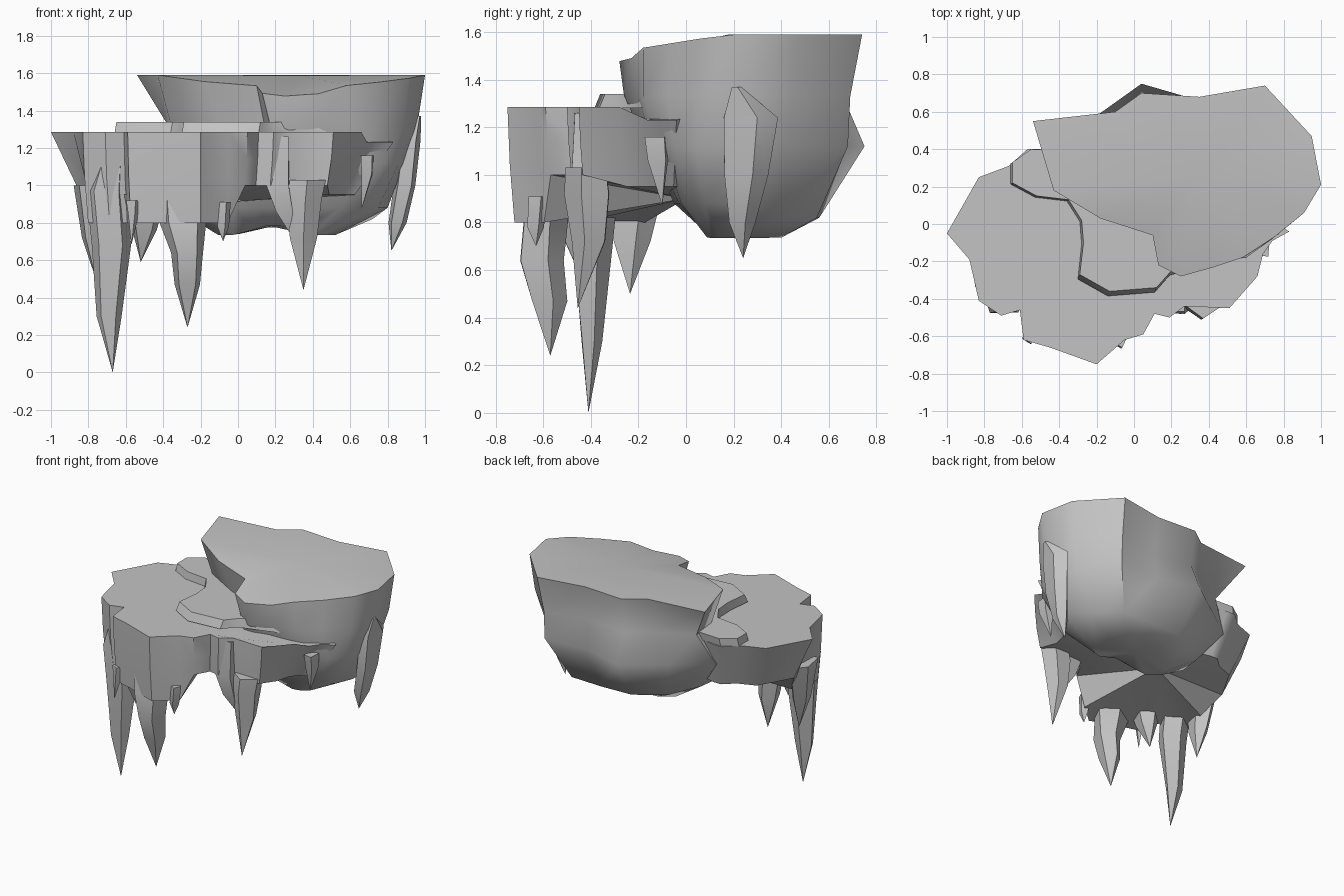
import bpy, bmesh, math, random
from math import radians

random.seed(4)
stone = bpy.data.materials.new("grey stone")
stone.diffuse_color = (0.55, 0.55, 0.55, 1)


def finish(name, bm, angle=35):
    bmesh.ops.recalc_face_normals(bm, faces=bm.faces[:])
    mesh = bpy.data.meshes.new(name)
    bm.to_mesh(mesh)
    bm.free()
    mesh.materials.append(stone)
    ob = bpy.data.objects.new(name, mesh)
    bpy.context.collection.objects.link(ob)
    bpy.ops.object.select_all(action='DESELECT')
    ob.select_set(True)
    bpy.context.view_layer.objects.active = ob
    bpy.ops.object.shade_smooth_by_angle(angle=radians(angle))
    return ob


def loft(name, rings, top=None, bottom=None, angle=35):
    """Skin rings from top to bottom; cap with a fan to a point, or a flat face."""
    bm = bmesh.new()
    vs = [[bm.verts.new(p) for p in ring] for ring in rings]
    n = len(vs[0])
    for a, b in zip(vs, vs[1:]):
        for i in range(n):
            j = (i + 1) % n
            bm.faces.new((a[i], a[j], b[j], b[i]))
    for ring, point in ((vs[0], top), (vs[-1], bottom)):
        if point is None:
            bm.faces.new(ring)
        else:
            c = bm.verts.new(point)
            for i in range(n):
                bm.faces.new((ring[i], ring[(i + 1) % n], c))
    return finish(name, bm, angle)


def pull(p, c, f):
    return p[0] + (c[0] - p[0]) * f, p[1] + (c[1] - p[1]) * f


def spike(name, tip, sections, sides=5, turn=0.3):
    """Hanging stone: sections are (z, centre x, centre y, radius x, radius y)."""
    rings = []
    for z, cx, cy, rx, ry in sections:
        ring = []
        for k in range(sides):
            a = turn + 2 * math.pi * k / sides
            w = random.uniform(0.95, 1.1)
            ring.append((cx + rx * w * math.cos(a), cy + ry * w * math.sin(a), z))
        rings.append(ring)
    loft(name, rings, bottom=tip, angle=40)


# Upper rock: flat top dipping at the front, narrow neck, bulging belly, two-lobed keel
top = [(-.54, .55), (-.10, .60), (.04, .70), (.35, .68), (.70, .74), (.95, .47),
       (1.0, .21), (.91, .06), (.75, -.07), (.58, -.18), (.43, -.23), (.25, -.28),
       (.13, -.22), (.10, -.06), (-.18, .03), (-.43, .18)]
neck = [(-.38, .42), (-.12, .55), (.04, .66), (.35, .63), (.68, .69), (.92, .45),
        (.96, .20), (.89, .05), (.74, -.08), (.60, -.18), (.45, -.20), (.27, -.26),
        (.17, -.21), (.14, -.04), (-.10, .07), (-.36, .22)]
belly = [(-.50, .36), (-.24, .55), (.04, .75), (.35, .66), (.68, .68), (.86, .42),
         (.89, .20), (.86, .04), (.78, -.05), (.68, -.10), (.50, -.14), (.27, -.16),
         (.10, -.16), (-.10, -.12), (-.35, -.05), (-.50, .15)]
keel = [(-.32, .28), (-.14, .42), (.06, .55), (.30, .56), (.55, .55), (.72, .40),
        (.80, .20), (.75, .08), (.66, .01), (.55, -.02), (.42, -.03), (.27, -.04),
        (.12, -.05), (-.02, -.03), (-.20, 0), (-.34, .12)]
low = [pull(p, (.18, .22), .45) for p in keel]
loft("upper_rock",
     [[(x, y, 1.59 - max(0, .17 - y) * (.25 if x < .5 else .16)) for x, y in top],
      [(x, y, 1.33) for x, y in neck],
      [(x, y, 1.12) for x, y in belly],
      [(x, y, .82 if y > .38 else .88) for x, y in keel],
      [(x, y, .735 + .06 * max(0, 1 - abs(x - .19) / .2)) for x, y in low]],
     top=(.33, .25, 1.588), bottom=(.18, .22, .78), angle=45)

# Lower shelf: flat top, steep front wall, sloping underside
shelf = [(-.50, .40), (-.57, .40), (-.67, .31), (-.83, .25), (-1, -.05), (-.88, -.19),
         (-.83, -.41), (-.71, -.49), (-.61, -.46), (-.59, -.62), (-.45, -.66),
         (-.20, -.75), (-.05, -.62), (.05, -.59), (.11, -.48), (.19, -.50),
         (.27, -.44), (.51, -.45), (.66, -.28), (.69, -.16), (.74, -.09),
         (.83, -.04), (.60, .10), (.30, .20)]
centre = (-.2, -.1)
rim, mid, base = [], [], []
for x, y in shelf:
    front = y < -.3
    z = .80 if x < 0 and y < -.15 else .95 if x < 0 or y > -.3 else 1.0
    t = 1.23 if x > .67 else 1.285
    rim.append((x, y, t))
    mid.append((*pull((x, y), centre, .015 if front else .10), (t + z) / 2))
    base.append((*pull((x, y), centre, .045 if front else .2), z))
loft("lower_shelf", [rim, mid, base], bottom=(-.2, 0, .90), angle=40)

# Thin step between the shelf and the upper rock
step = [(-.55, .40), (-.65, .33), (-.65, .22), (-.52, .15), (-.35, .13), (-.28, .02),
        (-.27, -.10), (-.29, -.27), (-.13, -.36), (.12, -.34), (.20, -.25),
        (.48, -.18), (.40, .20), (-.20, .38)]
loft("middle_step",
     [[(x, y, 1.34) for x, y in step],
      [(x - .01, y - (.025 if y < -.2 else .008), 1.28) for x, y in step]])

# Hanging stones along the front and sides
spike("left_main_spike", (-.67, -.41, 0),
      [(1.27, -.65, -.41, .055, .06), (.97, -.70, -.39, .11, .10),
       (.68, -.68, -.40, .11, .09), (.30, -.69, -.40, .065, .045)])
spike("front_spike", (-.27, -.57, .24),
      [(.95, -.29, -.585, .14, .09), (.80, -.29, -.60, .13, .10),
       (.64, -.27, -.61, .085, .10), (.47, -.27, -.58, .07, .075)])
spike("left_rear_spike", (-.76, -.235, .50),
      [(1.0, -.80, -.22, .08, .14), (.72, -.78, -.235, .06, .08)])
spike("inner_spike", (-.52, -.45, .59),
      [(.95, -.50, -.47, .12, .12), (.76, -.50, -.46, .07, .08)])
spike("left_front_spike", (-.57, -.63, .68),
      [(.92, -.56, -.60, .04, .04), (.85, -.56, -.61, .03, .035)], 4)
spike("right_front_spike", (.35, -.455, .44),
      [(1.03, .37, -.41, .10, .09), (.92, .36, -.41, .095, .10),
       (.72, .35, -.40, .07, .075)], 5, -math.pi / 2)
spike("middle_column", (.28, -.42, .74),
      [(1.26, .21, -.43, .08, .05), (1.0, .21, -.43, .085, .07),
       (.86, .25, -.42, .06, .06)], 4, .785)
spike("small_front_spike", (-.08, -.63, .70),
      [(.91, -.075, -.62, .04, .04), (.78, -.08, -.63, .033, .035)], 4)
spike("small_right_spike", (.66, -.10, .87),
      [(1.16, .69, -.13, .045, .06), (1.06, .69, -.12, .04, .055)], 4, .7)
spike("right_side_spike", (.82, .24, .65),
      [(1.37, .96, .21, .02, .02), (1.24, .92, .26, .055, .125),
       (1.0, .89, .25, .06, .10), (.80, .85, .23, .05, .06)])
